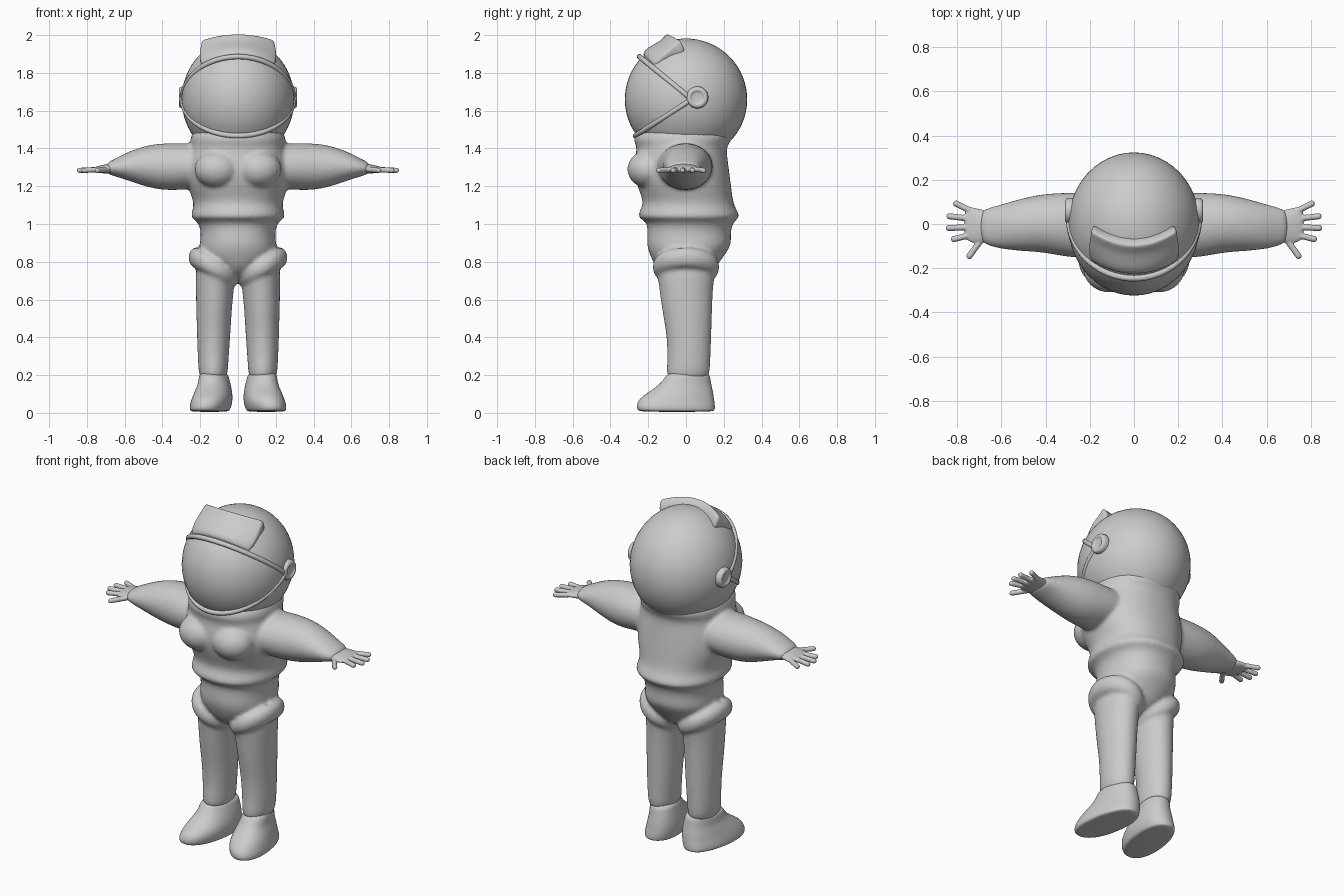
import bpy, bmesh, math
from mathutils import Vector

cube = bpy.data.objects.get("Cube")
if cube:
    bpy.data.objects.remove(cube, do_unlink=True)

grey = bpy.data.materials.new("light grey")
grey.use_nodes = True
grey.diffuse_color = (0.6, 0.6, 0.6, 1)
grey.node_tree.nodes["Principled BSDF"].inputs["Base Color"].default_value = (0.6, 0.6, 0.6, 1)


def finish(name, bm, levels=0):
    bmesh.ops.recalc_face_normals(bm, faces=bm.faces)
    mesh = bpy.data.meshes.new(name)
    bm.to_mesh(mesh)
    bm.free()
    mesh.materials.append(grey)
    mesh.shade_smooth()
    ob = bpy.data.objects.new(name, mesh)
    bpy.context.collection.objects.link(ob)
    if levels:
        ob.modifiers.new("round", 'SUBSURF').levels = levels
        ob.modifiers["round"].render_levels = levels
    return ob


def skin(name, rings, levels=1, closed=False):
    """Bridge rings of points; cap the ends or close into a loop."""
    bm = bmesh.new()
    rows = [[bm.verts.new(p) for p in r] for r in rings]
    n = len(rows[0])
    for a, b in zip(rows, rows[1:] + (rows[:1] if closed else [])):
        for i in range(n):
            bm.faces.new((a[i], a[(i + 1) % n], b[(i + 1) % n], b[i]))
    if not closed:
        bm.faces.new(rows[0])
        bm.faces.new(rows[-1])
    return finish(name, bm, levels)


def loft(name, sections, place, n=20, power=1.0, levels=2):
    """Sections are (position, u min, u max, v min, v max) ovals."""
    rings = []
    for w, u0, u1, v0, v1 in sections:
        ring = []
        for i in range(n):
            a = 2 * math.pi * i / n
            c, s = math.cos(a), math.sin(a)
            c = math.copysign(abs(c) ** power, c)
            s = math.copysign(abs(s) ** power, s)
            ring.append(place((u0 + u1) / 2 + c * (u1 - u0) / 2,
                              (v0 + v1) / 2 + s * (v1 - v0) / 2, w))
        rings.append(ring)
    return skin(name, rings, levels)


def ball(name, centre, size):
    bm = bmesh.new()
    bmesh.ops.create_uvsphere(bm, u_segments=48, v_segments=32, radius=1)
    for v in bm.verts:
        v.co = Vector(centre) + Vector(a * b for a, b in zip(v.co, size))
    return finish(name, bm)


def tube(name, points, radius):
    curve = bpy.data.curves.new(name, 'CURVE')
    curve.dimensions = '3D'
    curve.bevel_depth = radius
    curve.bevel_resolution = 3
    curve.use_fill_caps = True
    sp = curve.splines.new('POLY')
    sp.points.add(len(points) - 1)
    for p, co in zip(sp.points, points):
        p.co = (*co, 1)
    sp.use_smooth = True
    curve.materials.append(grey)
    ob = bpy.data.objects.new(name, curve)
    bpy.context.collection.objects.link(ob)
    return ob


def merge(name, parts, voxel, smooth):
    """Fuse overlapping parts into one softly blended skin."""
    bpy.ops.object.select_all(action='DESELECT')
    for ob in parts:
        ob.select_set(True)
    bpy.context.view_layer.objects.active = parts[0]
    bpy.ops.object.convert(target='MESH')
    bpy.ops.object.join()
    ob = bpy.context.view_layer.objects.active
    ob.name = name
    rm = ob.modifiers.new("blend", 'REMESH')
    rm.mode = 'VOXEL'
    rm.voxel_size = voxel
    rm.use_smooth_shade = True
    sm = ob.modifiers.new("soften", 'SMOOTH')
    sm.factor, sm.iterations = 0.5, smooth


# Torso: collar, chest, jacket hem, waist and pelvis
trunk = [(z, -r, r, f, b) for z, r, f, b in (
    (1.52, .22, -.24, .22), (1.47, .25, -.275, .245), (1.44, .255, -.28, .24),
    (1.41, .25, -.26, .215), (1.35, .27, -.27, .22), (1.28, .28, -.28, .23),
    (1.2, .27, -.26, .24), (1.12, .235, -.225, .25), (1.08, .24, -.24, .265),
    (1.05, .25, -.255, .285), (1.03, .248, -.25, .28), (1.01, .21, -.205, .25),
    (.95, .195, -.205, .235), (.89, .205, -.21, .245), (.83, .2, -.19, .2),
    (.77, .13, -.16, .16), (.71, .05, -.1, .1))]
suit = [loft("torso", trunk, lambda u, v, w: (u, v, w), 28, .9)]

arm = ((.12, -.15, .14, 1.2, 1.42), (.27, -.16, .145, 1.18, 1.43), (.4, -.13, .14, 1.175, 1.43),
       (.5, -.125, .12, 1.2, 1.415), (.6, -.115, .09, 1.235, 1.375), (.66, -.1, .075, 1.255, 1.34),
       (.7, -.08, .06, 1.265, 1.325))
palm = ((.65, -.08, .06, 1.265, 1.325), (.69, -.09, .065, 1.265, 1.318),
        (.73, -.09, .08, 1.27, 1.31), (.77, -.07, .075, 1.275, 1.3))
leg = ((.86, .03, .2, -.15, .15), (.76, .01, .225, -.16, .16), (.68, .018, .225, -.145, .145),
       (.55, .032, .222, -.13, .14), (.4, .04, .218, -.1, .135), (.25, .052, .212, -.1, .13),
       (.16, .055, .205, -.11, .125))
boot = ((.22, .06, .2, -.09, .12), (.185, .05, .208, -.115, .13), (.15, .04, .21, -.14, .135),
        (.11, .03, .225, -.2, .145), (.075, .025, .235, -.25, .15),
        (.04, .03, .245, -.265, .155), (.015, .04, .245, -.26, .155), (.005, .05, .235, -.24, .145))
fingers = (((.74, .06), (.805, .092)), ((.75, .025), (.835, .035)),
           ((.75, -.015), (.838, -.018)), ((.74, -.05), (.815, -.068)),
           ((.69, -.07), (.745, -.145)))

for side, label in ((1, "left"), (-1, "right")):
    # Sleeve, chest swell and trouser leg join the suit
    suit.append(loft(label + "_sleeve", arm, lambda u, v, w: (side * w, u, v)))
    suit.append(ball(label + "_chest", (side * .11, -.2, 1.29), (.12, .11, .1)))
    suit.append(loft(label + "_leg", leg, lambda u, v, w: (side * u, v, w)))

    # Tilted padded cuff around the upper thigh
    cuff = []
    for i in range(28):
        a = 2 * math.pi * i / 28
        c, s = math.cos(a), math.sin(a)
        mid = Vector((.127 + .1 * c, .142 * s, .765 + .05 * c))
        out = Vector((c, s, 0))
        cuff.append([(side * p.x, p.y, p.z) for p in
                     (mid + out * r + Vector((0, 0, h)) for r, h in
                      ((-.03, .07), (.018, .06), (.038, .025), (.035, -.02), (.01, -.05), (-.03, -.05)))])
    suit.append(skin(label + "_thigh_cuff", cuff, 1, True))

    # Boot with the toe turned outwards
    loft(label + "_boot", boot,
         lambda u, v, w: (side * (u - .13 * min(v, .1)), v, w), 24, .9)

    # Hand: flat palm with five rounded fingers
    hand = [loft(label + "_palm", palm, lambda u, v, w: (side * w, u, v))]
    for (x0, y0), (x1, y1) in fingers:
        a, b = Vector((side * x0, y0, 1.288)), Vector((side * x1, y1, 1.284))
        hand.append(tube("finger", [a, (a + b) / 2, b], .0145))
        hand.append(ball("fingertip", b, (.0145, .0145, .0145)))
    merge(label + "_hand", hand, .005, 3)

    # Round ear cap with a raised centre
    rings = [(x, .06 - r, .06 + r, 1.67 - r, 1.67 + r) for x, r in
             ((.25, .06), (.3, .06), (.312, .052), (.314, .036), (.306, .032), (.304, .012))]
    loft(label + "_ear_cap", rings, lambda u, v, w: (side * w, u, v))

merge("suit", suit, .011, 5)

# Helmet and the two arcs of the visor rim
ball("helmet", (0, 0, 1.66), (.298, .324, .322))
for name, y, z in (("upper_visor_rim", -.246, .226), ("lower_visor_rim", -.268, -.193)):
    arc = []
    for i in range(41):
        t = math.pi * i / 40
        s = math.sin(t)
        arc.append((.294 * math.cos(t), .03 * (1 - s) + y * s, 1.66 + z * s))
    tube(name, arc, .014)

# Raised sunshade flap above the visor
sections = []
for i in range(17):
    u = i / 8 - 1
    q, s = u * u, math.sqrt(1 - (.7 * u) ** 2)
    sections.append([(.21 * u, -.25 * s, 1.66 + .232 * s),
                     (.215 * u, -.195 + .085 * q, 1.94 - .04 * q),
                     (.205 * u, -.135 + .07 * q, 1.968 - .03 * q),
                     (.2 * u, -.105 + .07 * q, 2.006 - .035 * q),
                     (.2 * u, -.09 + .07 * q, 2.004 - .035 * q),
                     (.195 * u, -.055 + .06 * q, 1.965 - .05 * q),
                     (.17 * u, -.04 + .03 * q, 1.87),
                     (.16 * u, -.14, 1.8)])
skin("sunshade", sections, 2)
